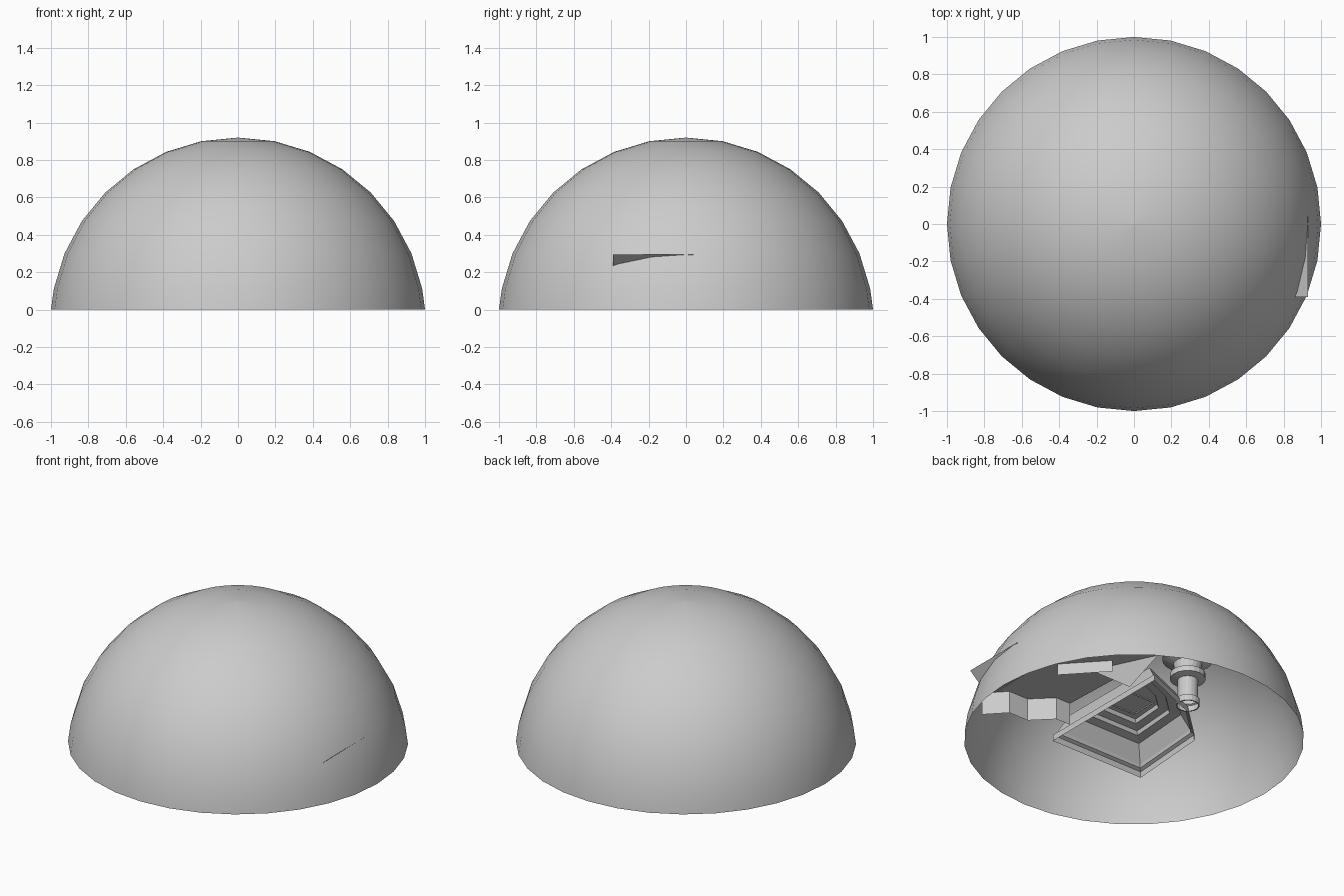
import bpy, bmesh, math

if "Cube" in bpy.data.objects:
    bpy.data.objects.remove(bpy.data.objects["Cube"])

grey = bpy.data.materials.new("light_grey")
grey.diffuse_color = (0.6, 0.6, 0.6, 1)
grey.use_nodes = True
grey.node_tree.nodes["Principled BSDF"].inputs["Base Color"].default_value = grey.diffuse_color


def make(name, verts, faces, smooth=False, recalc=False):
    """Create a mesh object from points and faces."""
    me = bpy.data.meshes.new(name)
    me.from_pydata(verts, [], faces)
    if recalc:
        bm = bmesh.new()
        bm.from_mesh(me)
        bmesh.ops.recalc_face_normals(bm, faces=bm.faces)
        bm.to_mesh(me)
        bm.free()
    me.materials.append(grey)
    for p in me.polygons:
        p.use_smooth = smooth
    ob = bpy.data.objects.new(name, me)
    bpy.context.collection.objects.link(ob)
    return ob


def loft(name, loops, cap=False, smooth=False):
    """Skin a stack of equal-length loops, outward facing for rising loops."""
    n = len(loops[0])
    verts = [v for lp in loops for v in lp]
    faces = [(k * n + i, k * n + (i + 1) % n, (k + 1) * n + (i + 1) % n, (k + 1) * n + i)
             for k in range(len(loops) - 1) for i in range(n)]
    if cap:
        faces.append(tuple(range((len(loops) - 1) * n, len(loops) * n)))
    return make(name, verts, faces, smooth)


def ring(r, z, n, cx=0, cy=0):
    return [(cx + r * math.cos(2 * math.pi * i / n), cy + r * math.sin(2 * math.pi * i / n), z)
            for i in range(n)]


# Dome: open-bottomed sphere cap, 32 sides, rings every 11.25 degrees
R, drop = 1.004, 0.084
rings = [ring(1.0, 0, 32)]
for k in range(1, 8):
    a = math.radians(11.25 * k)
    rings.append(ring(R * math.cos(a), R * math.sin(a) - drop, 32))
rings.append(ring(0.0005, R - drop, 32))
loft("dome", rings, cap=True, smooth=True)

# Platform: hollow stepped base with one chamfered back corner
foot = [(-.32, -.32), (.355, -.32), (.355, .61), (-.035, .45), (-.28, .22)]
cx, cy = 0.03, 0.02


def tier(s, z):
    return [(cx + (x - cx) * s, cy + (y - cy) * s, z) for x, y in foot]


loft("platform", [tier(1, 0), tier(1, .04), tier(.94, .05), tier(.93, .07),
                  tier(.78, .17), tier(.6, .175), tier(.58, .2), tier(.42, .205),
                  tier(.4, .23)], cap=True)


# Central well on top of the platform
def square(h, z):
    return [(cx + sx * h, cy + sy * h, z) for sx, sy in ((-1, -1), (1, -1), (1, 1), (-1, 1))]


loft("platform_block", [square(.09, .222), square(.09, .25), square(.06, .255), square(.05, .29)],
     cap=True)

# Tower: turned column with collars
profile = [(.062, .02), (.07, .02), (.07, .06), (.06, .065), (.06, .19), (.105, .2),
           (.105, .235), (.075, .245), (.085, .3), (.15, .33), (.15, .37), (.06, .4)]
loft("tower", [ring(r, z, 20, -.01, .48) for r, z in profile], cap=True)

# Ground shelf with a stepped front skirt
top, low = 0.175, 0.03
front = [(.365, -.15), (.47, -.15), (.59, -.27), (.73, -.27), (.84, -.39)]
back = [(.84, .04), (.79, .16), (.6, .5), (.335, .62)]
edge = front + back
verts = [(x, y, top) for x, y in edge] + [(x, y, low) for x, y in front]
n, m = len(edge), len(front)
make("ground_shelf", verts,
     [tuple(range(n))] + [(i, n + i, n + i + 1, i + 1) for i in range(m - 1)])

# Sloping side panel whose corner pokes through the dome
make("side_panel", [(.79, -.39, .172), (.93, -.39, .295), (.93, .04, .295), (.79, .04, .172)],
     [(0, 1, 2, 3)])

# Fin and rib under the shelf
make("fin", [(.52, .23, .174), (.335, .62, .174), (.36, .39, .05)], [(0, 1, 2)])
make("rib", [(.72, .16, .174), (.5, .4, .174), (.5, .4, .1), (.72, .16, .1)], [(0, 1, 2, 3)])
